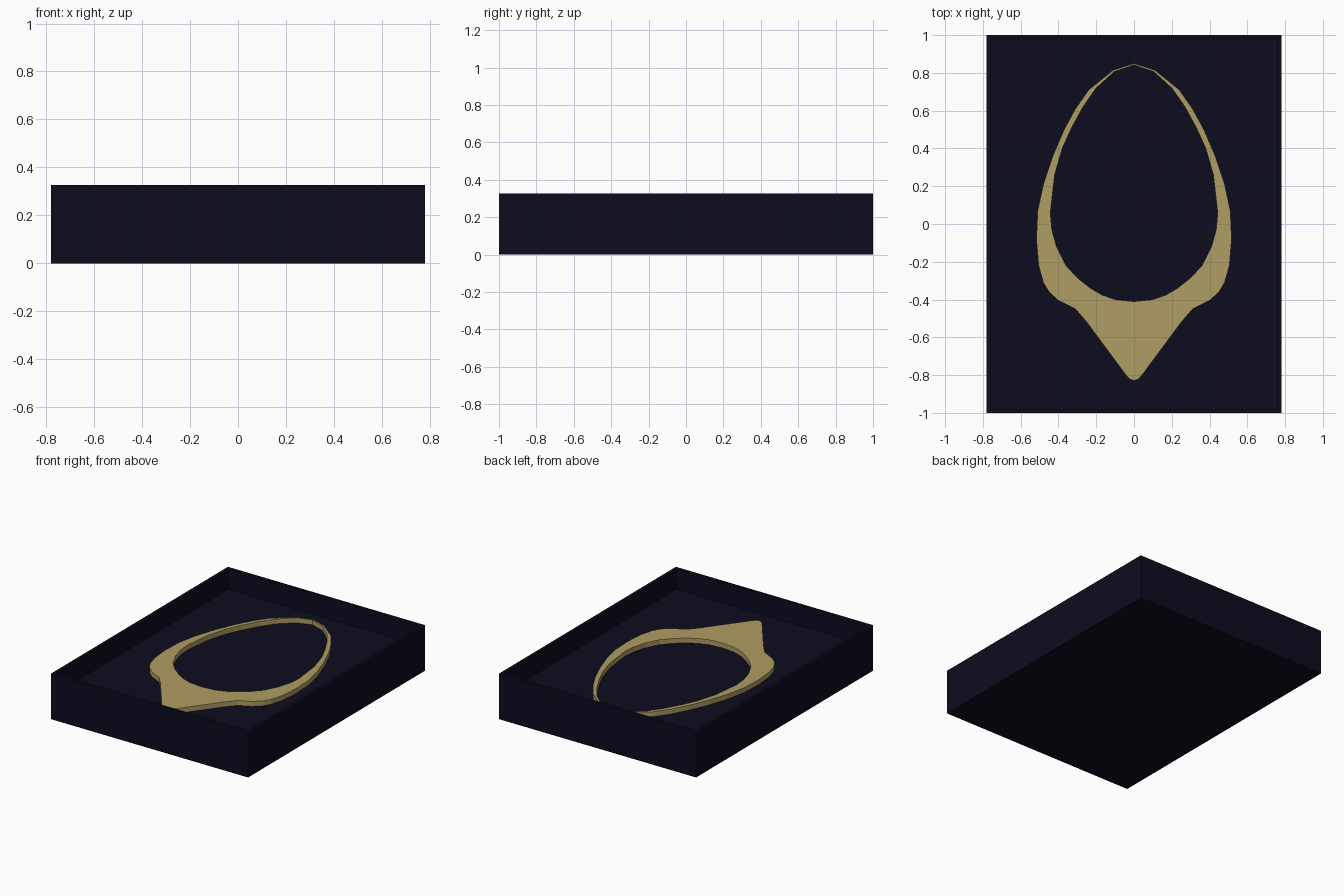
import bpy, bmesh
from mathutils import Vector

cube = bpy.data.objects.get("Cube")
if cube:
    bpy.data.objects.remove(cube, do_unlink=True)


def make_material(name, colour):
    mat = bpy.data.materials.new(name)
    mat.use_nodes = True
    mat.diffuse_color = colour
    mat.node_tree.nodes["Principled BSDF"].inputs["Base Color"].default_value = colour
    return mat


def make_object(name, bm, mat):
    bmesh.ops.recalc_face_normals(bm, faces=bm.faces)
    mesh = bpy.data.meshes.new(name)
    bm.to_mesh(mesh)
    bm.free()
    mesh.materials.append(mat)
    obj = bpy.data.objects.new(name, mesh)
    bpy.context.collection.objects.link(obj)
    return obj


navy = make_material("dark navy", (0.0037, 0.0037, 0.0135, 1))
gold = make_material("antique gold", (0.434, 0.337, 0.127, 1))

WIDTH, LENGTH, HEIGHT = 1.56, 2.0, 0.326
WALL, FLOOR, RING_TOP = 0.03, 0.18, 0.215

# Open tray: a block whose top is inset and sunk down to the floor
bm = bmesh.new()
bmesh.ops.create_cube(bm, size=1)
for v in bm.verts:
    v.co = Vector((v.co.x * WIDTH, v.co.y * LENGTH, (v.co.z + 0.5) * HEIGHT))
top = max(bm.faces, key=lambda f: f.calc_center_median().z)
bmesh.ops.inset_region(bm, faces=[top], thickness=WALL)
sunk = bmesh.ops.extrude_discrete_faces(bm, faces=[top])["faces"][0]
for v in sunk.verts:
    v.co.z = FLOOR
make_object("tray", bm, navy)

# Egg-shaped ring with a pointed foot: half outline, thickened and mirrored
outer = [(0, .85), (.11, .815), (.24, .71), (.31, .61), (.37, .50), (.43, .36),
         (.48, .21), (.51, .07), (.517, -.08), (.505, -.22), (.48, -.31),
         (.45, -.36), (.40, -.405), (.31, -.45), (.25, -.52), (.05, -.79),
         (.025, -.82), (0, -.83)]
inner = [(0, -.41), (.10, -.40), (.17, -.375), (.23, -.34), (.30, -.285),
         (.36, -.22), (.41, -.12), (.435, -.03), (.443, .06), (.42, .26),
         (.38, .40), (.33, .51), (.27, .62), (.20, .72), (.105, .806), (0, .842)]
bm = bmesh.new()
base = bm.faces.new([bm.verts.new((x, y, FLOOR)) for x, y in outer + inner])
raised = bmesh.ops.extrude_face_region(bm, geom=[base])["geom"]
for v in raised:
    if isinstance(v, bmesh.types.BMVert):
        v.co.z = RING_TOP
bmesh.ops.recalc_face_normals(bm, faces=bm.faces)
seam = [f for f in bm.faces if all(abs(v.co.x) < 0.001 for v in f.verts)]
bmesh.ops.delete(bm, geom=seam, context="FACES")
ring = make_object("egg_ring", bm, gold)
ring.modifiers.new("mirror", "MIRROR").use_clip = True
